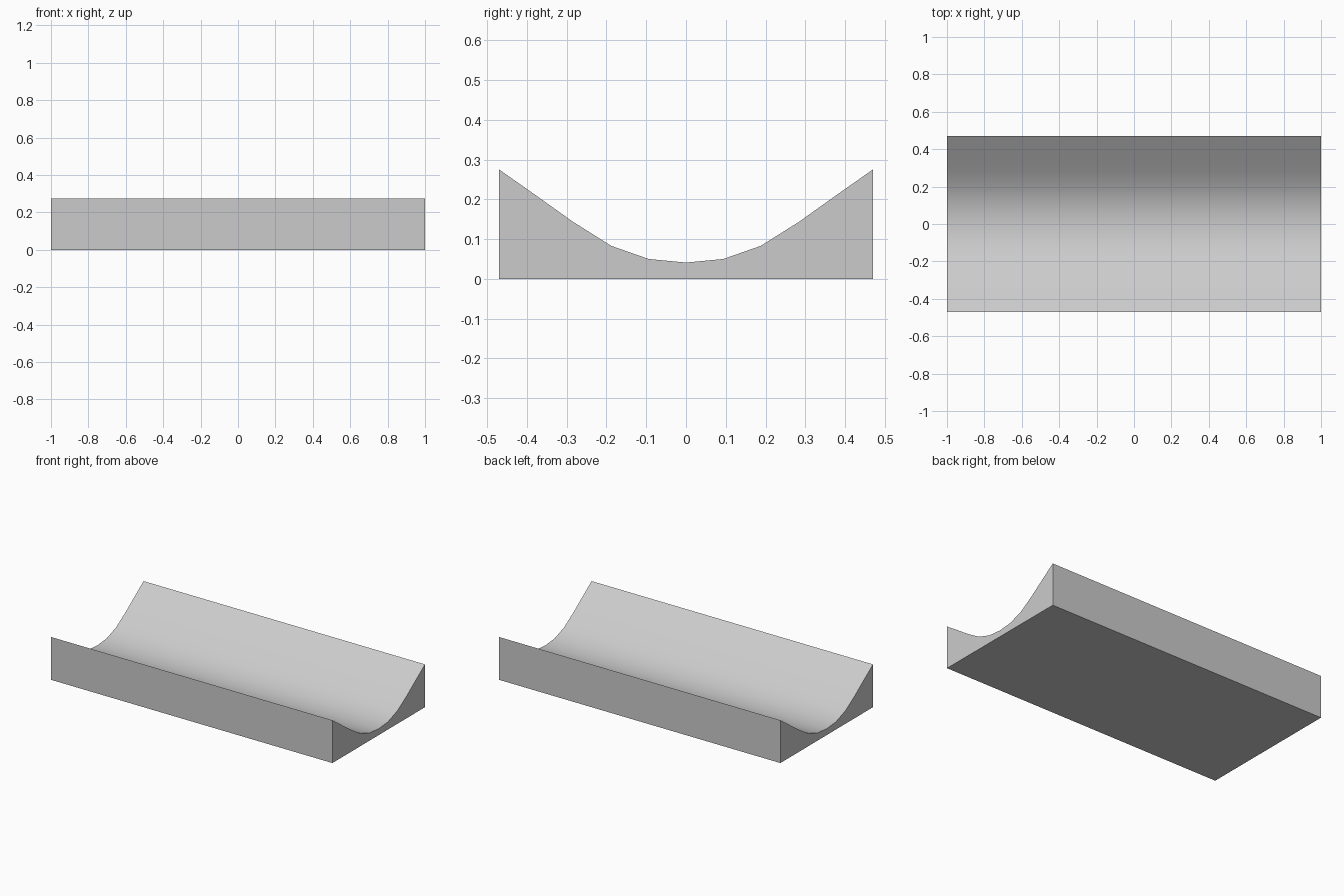
import bpy
import bmesh

if "Cube" in bpy.data.objects:
    bpy.data.objects.remove(bpy.data.objects["Cube"])

# Half of the hollow's cross-section (y, z), from the middle out to the rim
half = [(0.0, 0.041), (0.094, 0.05), (0.188, 0.083), (0.285, 0.144), (0.376, 0.209), (0.47, 0.275)]
rim = half[-1][0]
hollow = [(-y, z) for y, z in reversed(half[1:])] + half
section = [(-rim, 0.0)] + hollow + [(rim, 0.0)]

# Trough block: end section extruded along x
bm = bmesh.new()
end = bm.faces.new([bm.verts.new((-1.0, y, z)) for y, z in section])
grown = bmesh.ops.extrude_face_region(bm, geom=[end], use_keep_orig=True)
moved = [g for g in grown["geom"] if isinstance(g, bmesh.types.BMVert)]
bmesh.ops.translate(bm, verts=moved, vec=(2.0, 0, 0))
bmesh.ops.recalc_face_normals(bm, faces=bm.faces)

mesh = bpy.data.meshes.new("trough_block")
bm.to_mesh(mesh)
bm.free()
trough = bpy.data.objects.new("trough_block", mesh)
bpy.context.collection.objects.link(trough)

# Smooth hollow with sharp outer edges
bpy.context.view_layer.objects.active = trough
trough.select_set(True)
bpy.ops.object.shade_smooth_by_angle()
